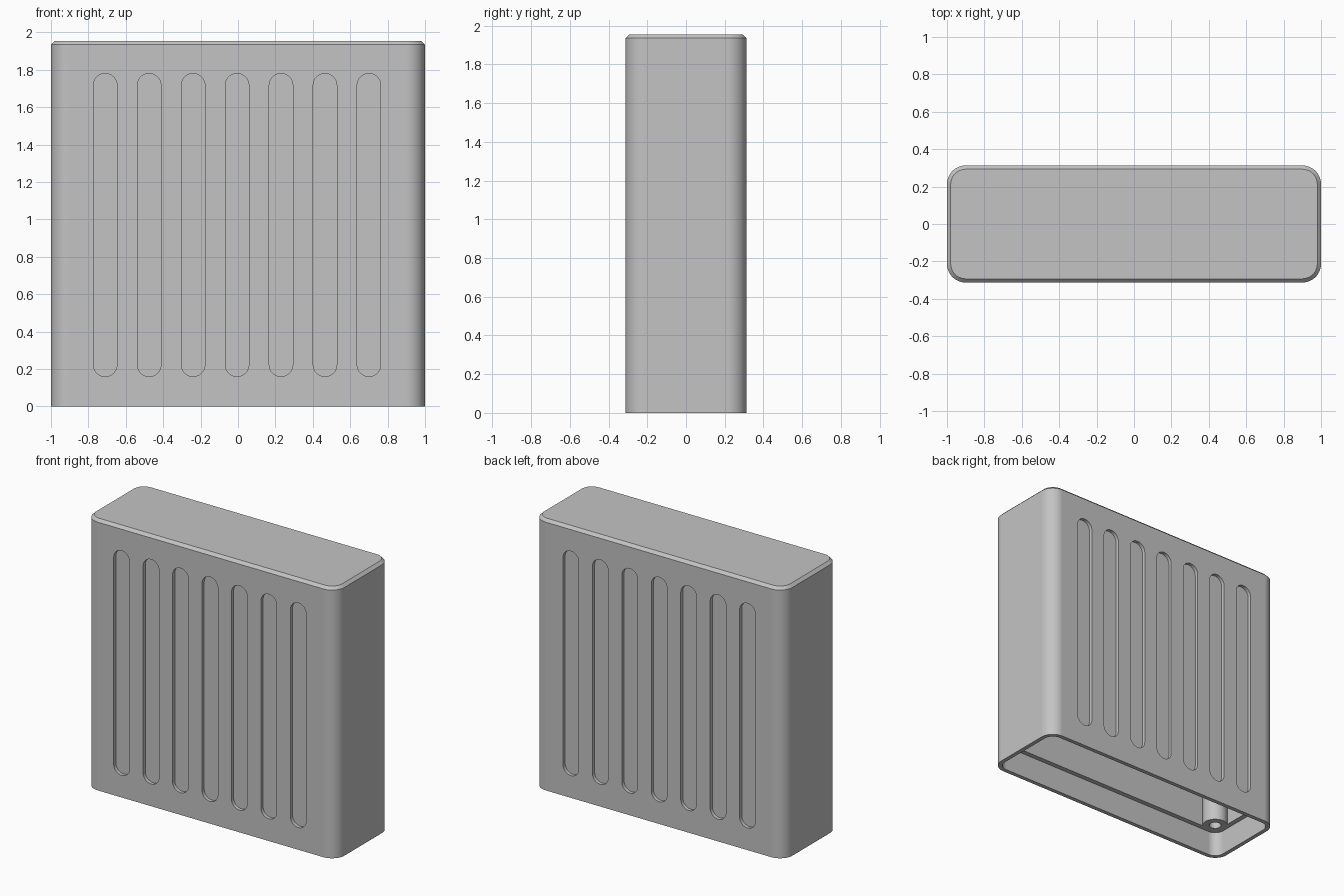
import bpy, bmesh, math
from mathutils import Matrix, Vector

if "Cube" in bpy.data.objects:
    bpy.data.objects.remove(bpy.data.objects["Cube"], do_unlink=True)

HX, HY, HEIGHT = 1.0, 0.313, 1.955
CORNER, CHAMFER = 0.1, 0.02
RIM, WALL, LEDGE_Z = 0.03, 0.065, 0.18
SLOT_R, SLOT_LOW, SLOT_HIGH, SLOT_DEPTH = 0.063, 0.16, 1.78, 0.025

grey = bpy.data.materials.new("plain grey")
grey.use_nodes = True
colour = (0.55, 0.55, 0.55, 1)
grey.diffuse_color = colour
grey.node_tree.nodes["Principled BSDF"].inputs["Base Color"].default_value = colour


def ring(hx, hy, r, z, steps=10):
    """Rounded rectangle outline at height z; a circle when hx = hy = r."""
    points = []
    for quarter, (sx, sy) in enumerate([(1, 1), (-1, 1), (-1, -1), (1, -1)]):
        for i in range(steps + 1):
            a = math.pi / 2 * (quarter + i / steps)
            points.append(Vector((sx * (hx - r) + r * math.cos(a),
                                  sy * (hy - r) + r * math.sin(a), z)))
    return points


def loft(bm, rings, matrix=Matrix()):
    """Skin a chain of outlines and cap both ends."""
    loops = [[bm.verts.new(matrix @ p) for p in points] for points in rings]
    for a, b in zip(loops, loops[1:]):
        for i in range(len(a)):
            j = (i + 1) % len(a)
            bm.faces.new((a[i], a[j], b[j], b[i]))
    bm.faces.new(loops[0])
    bm.faces.new(loops[-1])


def make_object(name, bm):
    bmesh.ops.remove_doubles(bm, verts=bm.verts, dist=0.00001)
    bmesh.ops.recalc_face_normals(bm, faces=bm.faces)
    mesh = bpy.data.meshes.new(name)
    bm.to_mesh(mesh)
    bm.free()
    mesh.materials.append(grey)
    obj = bpy.data.objects.new(name, mesh)
    bpy.context.collection.objects.link(obj)
    return obj


def activate(obj):
    bpy.ops.object.select_all(action='DESELECT')
    obj.select_set(True)
    bpy.context.view_layer.objects.active = obj


def smooth(obj):
    activate(obj)
    bpy.ops.object.shade_smooth_by_angle(angle=math.radians(30))


def inset(d, z):
    return ring(HX - d, HY - d, CORNER - d, z)


# Hollow case: chamfered top, open bottom, stepped inner wall
bm = bmesh.new()
loft(bm, [inset(CHAMFER, HEIGHT), inset(0, HEIGHT - CHAMFER), inset(0, 0),
          inset(RIM, 0), inset(RIM, LEDGE_Z), inset(WALL, LEDGE_Z),
          inset(WALL, HEIGHT - WALL)])
case = make_object("case", bm)

# Seven shallow round-ended grooves on the front and on the back
bm = bmesh.new()
half = (SLOT_HIGH - SLOT_LOW) / 2
for side in (-1, 1):
    for i in range(-3, 4):
        place = (Matrix.Translation((i * 0.235 - 0.005, side * HY, SLOT_LOW + half))
                 @ Matrix.Rotation(math.pi / 2, 4, 'X'))
        loft(bm, [ring(SLOT_R, half, SLOT_R, z) for z in (-SLOT_DEPTH, SLOT_DEPTH)], place)
cutter = make_object("groove_cutter", bm)
cutter.hide_render = True
activate(case)
cut = case.modifiers.new("grooves", 'BOOLEAN')
cut.operation = 'DIFFERENCE'
cut.solver = 'EXACT'
cut.object = cutter
bpy.ops.object.modifier_apply(modifier=cut.name)
bpy.data.objects.remove(cutter, do_unlink=True)
smooth(case)
weighted = case.modifiers.new("even shading", 'WEIGHTED_NORMAL')
weighted.keep_sharp = True

# Screw posts in the four inner corners, each with a blind hole
for sx, x_name in ((1, "left"), (-1, "right")):
    for sy, y_name in ((-1, "front"), (1, "back")):
        bm = bmesh.new()
        loft(bm, [ring(r, r, r, z) for r, z in (
            (0.085, HEIGHT - WALL / 2), (0.085, LEDGE_Z), (0.04, LEDGE_Z), (0.04, 0.6))],
            Matrix.Translation((sx * 0.88, sy * 0.19, 0)))
        smooth(make_object(f"{y_name}_{x_name}_screw_post", bm))
